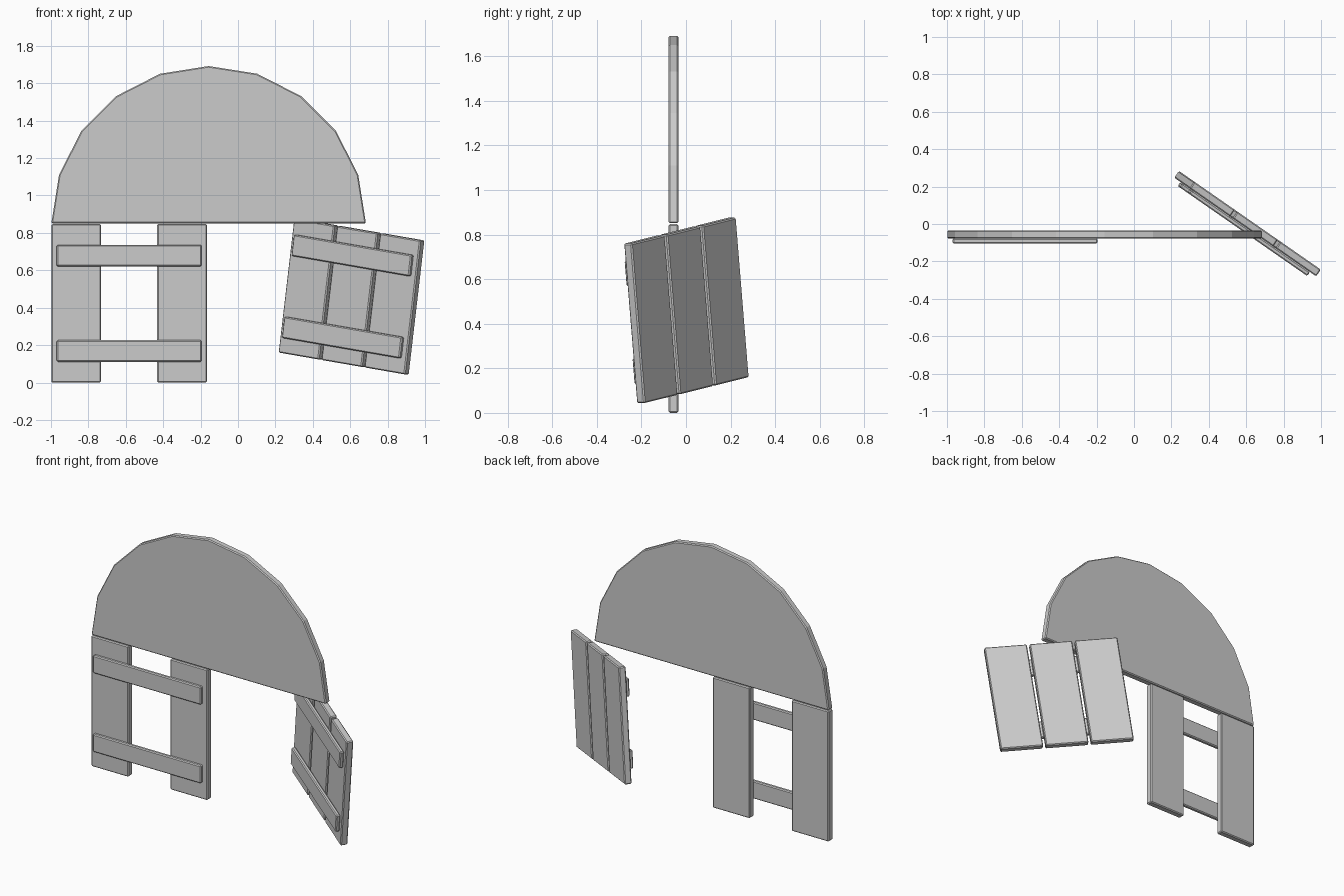
import bpy, bmesh
from math import radians, cos, sin, pi
from mathutils import Matrix

if "Cube" in bpy.data.objects:
    bpy.data.objects.remove(bpy.data.objects["Cube"])

T = 0.044          # board thickness
BAR_T = 0.026      # crossbar thickness
PLANK_W, PITCH = 0.266, 0.283


def finish(name, bm, matrix):
    bmesh.ops.recalc_face_normals(bm, faces=bm.faces)
    me = bpy.data.meshes.new(name)
    bm.to_mesh(me)
    bm.free()
    ob = bpy.data.objects.new(name, me)
    bpy.context.collection.objects.link(ob)
    ob.matrix_world = matrix
    bev = ob.modifiers.new("edge_chamfer", 'BEVEL')
    bev.width = 0.006
    bev.segments = 1
    bev.limit_method = 'ANGLE'
    bev.angle_limit = radians(40)
    return ob


def board(name, size, centre, matrix):
    bm = bmesh.new()
    bmesh.ops.create_cube(bm, size=1)
    bmesh.ops.scale(bm, vec=size, verts=bm.verts)
    return finish(name, bm, matrix @ Matrix.Translation(centre))


def shutter(prefix, matrix, height, planks, bar_offset):
    # upright planks
    for i in planks:
        board(f"{prefix}_plank_{i + 2}", (PLANK_W, T, height), (i * PITCH, 0, 0), matrix)
    # two crossbars on the front
    for label, s in (("lower", -1), ("upper", 1)):
        board(f"{prefix}_{label}_crossbar", (0.775, BAR_T, 0.115),
              (0, -(T + BAR_T) / 2, s * bar_offset), matrix)


# left shutter, middle plank missing
shutter("left_shutter", Matrix.Translation((-0.582, -0.056, 0.4235)),
        0.847, (-1, 1), 0.255)

# right shutter, swung open and hanging askew
shutter("right_shutter",
        Matrix.Translation((0.607, 0.002, 0.46))
        @ Matrix.Rotation(radians(-34.8), 4, 'Z')
        @ Matrix.Rotation(radians(8.1), 4, 'Y'),
        0.724, (-1, 0, 1), 0.2215)

# half-round panel above
bm = bmesh.new()
R, N = 0.841, 10
rim = [bm.verts.new((R * cos(pi * k / N), -T / 2, R * sin(pi * k / N))) for k in range(N + 1)]
face = bm.faces.new(rim)
ext = bmesh.ops.extrude_face_region(bm, geom=[face], use_keep_orig=True)
bmesh.ops.translate(bm, vec=(0, T, 0),
                    verts=[v for v in ext["geom"] if isinstance(v, bmesh.types.BMVert)])
finish("arch_panel", bm, Matrix.Translation((-0.157, -0.056, 0.851)))
